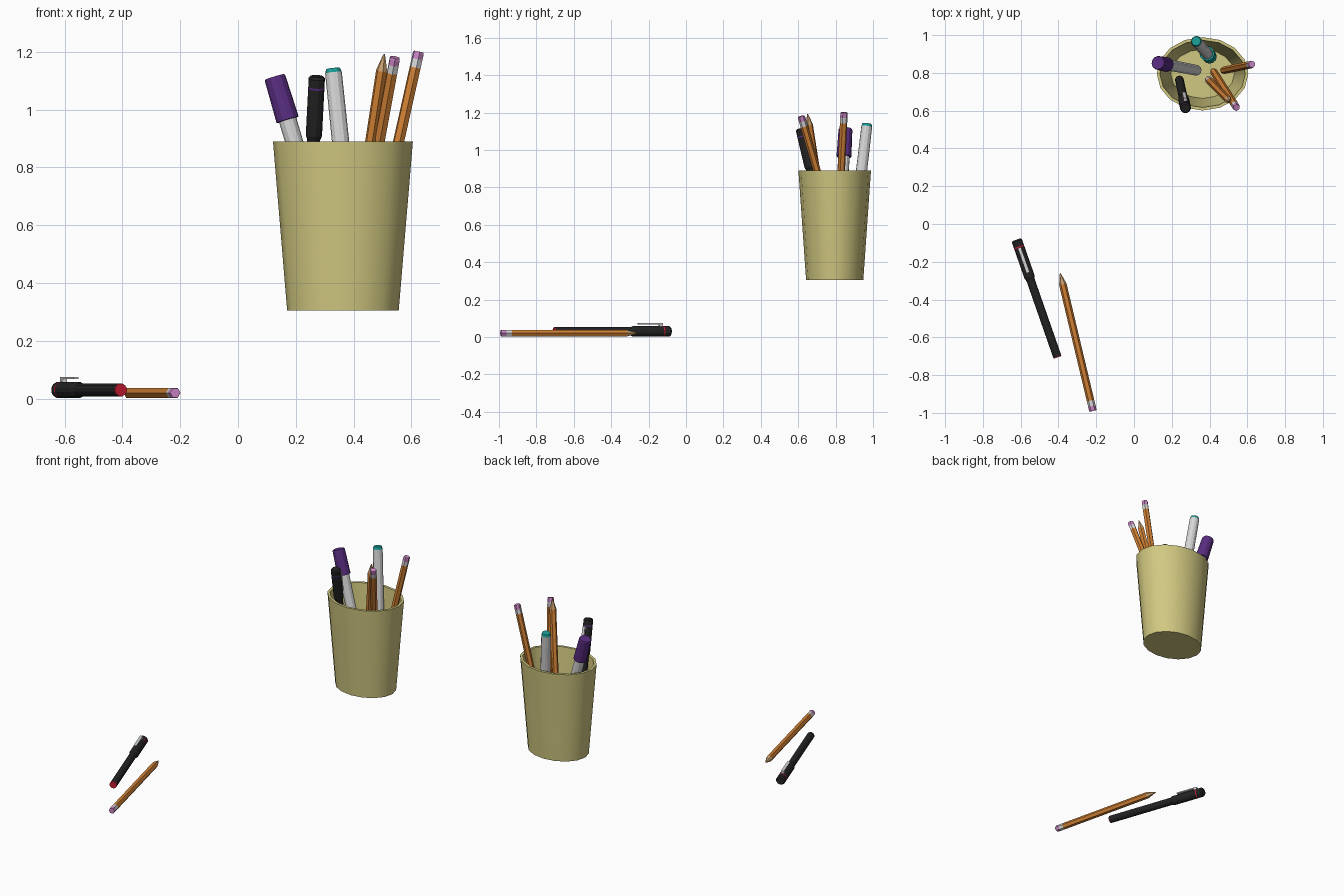
import bpy, bmesh, math
from mathutils import Vector

if "Cube" in bpy.data.objects:
    bpy.data.objects.remove(bpy.data.objects["Cube"])

COLOURS = {
    "cup yellow": (0.64, 0.58, 0.22), "pencil orange": (0.64, 0.22, 0.035),
    "wood tan": (0.60, 0.36, 0.16), "eraser pink": (0.60, 0.24, 0.56),
    "silver": (0.68, 0.68, 0.68), "black": (0.017, 0.017, 0.017),
    "purple": (0.10, 0.026, 0.22), "red": (0.55, 0.01, 0.03),
    "teal": (0.01, 0.33, 0.30),
}
MATS = {}
for name, c in COLOURS.items():
    MATS[name] = bpy.data.materials.new(name)
    MATS[name].diffuse_color = (*c, 1)


def finish(name, bm, used):
    bmesh.ops.recalc_face_normals(bm, faces=bm.faces)
    me = bpy.data.meshes.new(name)
    bm.to_mesh(me)
    bm.free()
    for m in used:
        me.materials.append(MATS[m])
    ob = bpy.data.objects.new(name, me)
    bpy.context.collection.objects.link(ob)
    return ob


def lathe(name, a, b, sides, profile, up=(0, 0, 1), clip=None):
    """Rod from a towards b. profile = (distance, radius, colour of the band up to here)."""
    a, b = Vector(a), Vector(b)
    w = (b - a).normalized()
    u = Vector(up)
    u = (u - w * u.dot(w)).normalized()
    v = w.cross(u)
    used = list(dict.fromkeys(p[2] for p in profile))
    if clip and clip not in used:
        used.append(clip)
    bm = bmesh.new()
    rings = []
    for d, r, _ in profile:
        ring = []
        for i in range(sides):
            t = 2 * math.pi * (i + 0.5) / sides
            ring.append(bm.verts.new(a + w * d + u * r * math.cos(t) + v * r * math.sin(t)))
        rings.append(ring)
    for k in range(len(rings) - 1):
        for i in range(sides):
            j = (i + 1) % sides
            f = bm.faces.new((rings[k][i], rings[k][j], rings[k + 1][j], rings[k + 1][i]))
            f.material_index = used.index(profile[k + 1][2])
    for ring, p in ((rings[0], profile[0]), (rings[-1], profile[-1])):
        bm.faces.new(ring).material_index = used.index(p[2])
    if clip:  # raised pocket clip: foot and long plate
        for d0, d1, h0, h1 in ((0.045, 0.065, 0.024, 0.037), (0.045, 0.185, 0.037, 0.044)):
            cube = bmesh.ops.create_cube(bm, size=1)["verts"]
            for vert in cube:
                x, y, z = vert.co
                vert.co = (a + w * (d0 + (z + 0.5) * (d1 - d0))
                           + u * (h0 + (x + 0.5) * (h1 - h0)) + v * y * 0.018)
            for f in {f for vert in cube for f in vert.link_faces}:
                f.material_index = used.index(clip)
    return finish(name, bm, used)


# Oval hollow cup
def cup():
    bm = bmesh.new()
    n = 16
    prof = [(0.193, 0.153, 0.305), (0.242, 0.194, 0.89), (0.226, 0.178, 0.89), (0.168, 0.13, 0.335)]
    rings = [[bm.verts.new((0.363 + rx * math.cos(2 * math.pi * i / n),
                            0.795 + ry * math.sin(2 * math.pi * i / n), z)) for i in range(n)]
             for rx, ry, z in prof]
    for p, q in zip(rings, rings[1:]):
        for i in range(n):
            j = (i + 1) % n
            bm.faces.new((p[i], p[j], q[j], q[i]))
    bm.faces.new(rings[0])
    bm.faces.new(rings[-1])
    ob = finish("cup", bm, ["cup yellow"])
    bpy.context.view_layer.objects.active = ob
    ob.select_set(True)
    bpy.ops.object.shade_smooth_by_angle(angle=math.radians(35))
    ob.select_set(False)


cup()

# Pencils, from eraser end to tip
PENCIL = [(0, 0.018, "eraser pink"), (0.006, 0.02, "eraser pink"), (0.027, 0.02, "eraser pink"),
          (0.057, 0.02, "silver"), (0.69, 0.02, "pencil orange"),
          (0.735, 0.007, "wood tan"), (0.75, 0.002, "wood tan")]
for name, a, b in (
        ("pencil_lying", (-0.217, -0.99, 0.02), (-0.391, -0.26, 0.02)),
        ("pencil_right", (0.625, 0.845, 1.20), (0.462, 0.811, 0.47)),
        ("pencil_front", (0.543, 0.616, 1.18), (0.412, 0.822, 0.47)),
        ("pencil_tip_up", (0.393, 0.765, 0.46), (0.506, 0.65, 1.192))):
    lathe(name, a, b, 6, PENCIL)


# Capped pens, from cap end to tail
def pen(name, a, b, accent, up):
    lathe(name, a, b, 12, [
        (0, 0.022, "black"), (0.008, 0.029, "black"), (0.038, 0.029, "black"),
        (0.045, 0.029, accent), (0.21, 0.029, "black"), (0.225, 0.023, "black"),
        (0.655, 0.023, "black"), (0.66, 0.022, accent)], up, "silver")


pen("pen_lying", (-0.622, -0.083, 0.03), (-0.405, -0.705, 0.03), "red", (0, 0, 1))
pen("pen_standing", (0.273, 0.613, 1.115), (0.240, 0.765, 0.47), "purple", (0, 1, 0.2))


# Thick markers, from cap end to plug
def marker(name, a, b, accent):
    lathe(name, a, b, 12, [
        (0, 0.034, accent), (0.006, 0.037, accent), (0.155, 0.040, accent),
        (0.156, 0.031, accent), (0.705, 0.029, "silver"),
        (0.712, 0.027, accent), (0.72, 0.024, accent)])


marker("marker_cap_up", (0.127, 0.853, 1.113), (0.335, 0.813, 0.42), "purple")
marker("marker_cap_down", (0.402, 0.885, 0.43), (0.329, 0.968, 1.14), "teal")

for m in bpy.data.materials:
    if m.users and not m.is_grease_pencil:
        m.use_nodes = True
        m.node_tree.nodes["Principled BSDF"].inputs["Base Color"].default_value = m.diffuse_color
